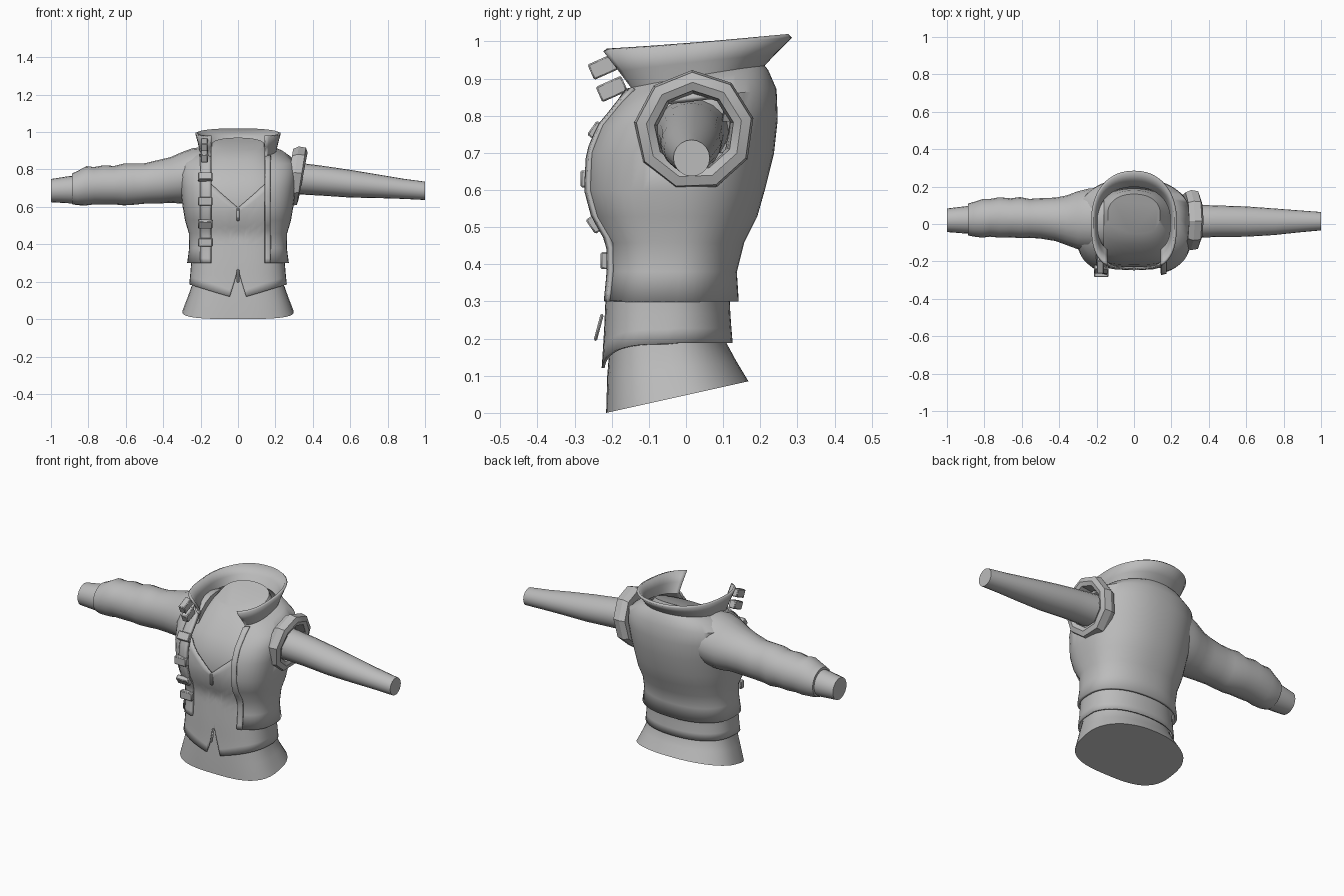
import bpy, bmesh, math
from mathutils import Vector

cube = bpy.data.objects.get("Cube")
if cube:
    bpy.data.objects.remove(cube)

gray = bpy.data.materials.new("plain gray")
gray.use_nodes = True
COLOR = (0.5, 0.5, 0.5, 1)
gray.diffuse_color = COLOR
gray.node_tree.nodes["Principled BSDF"].inputs["Base Color"].default_value = COLOR


def finish(name, bm, thick=0, angle=40):
    bmesh.ops.recalc_face_normals(bm, faces=bm.faces)
    me = bpy.data.meshes.new(name)
    bm.to_mesh(me)
    bm.free()
    me.materials.append(gray)
    ob = bpy.data.objects.new(name, me)
    bpy.context.collection.objects.link(ob)
    bpy.ops.object.select_all(action='DESELECT')
    ob.select_set(True)
    bpy.context.view_layer.objects.active = ob
    if thick:
        mod = ob.modifiers.new("thickness", 'SOLIDIFY')
        mod.thickness = thick
        mod.offset = 0
    bpy.ops.object.shade_smooth_by_angle(angle=math.radians(angle))
    return ob


def skin(rows, closed=True, cap_start=False, cap_end=False):
    """Bridge equal rows of points with quads."""
    bm = bmesh.new()
    vs = [[bm.verts.new(p) for p in row] for row in rows]
    n = len(rows[0])
    for a, b in zip(vs, vs[1:]):
        for i in range(n if closed else n - 1):
            j = (i + 1) % n
            bm.faces.new((a[i], a[j], b[j], b[i]))
    if cap_start:
        bm.faces.new(vs[0])
    if cap_end:
        bm.faces.new(vs[-1])
    return bm


def section(ring, a, grow=0.0):
    """Point on a torso ring; angle 0 is the middle of the front."""
    zf, zb, hw, yf, yb = ring
    f, front = math.sin(a), math.cos(a) > 0
    n = 3.0 if front else 2.2
    c, b = (yf + yb) / 2, (yb - yf) / 2 + grow
    d = max(0, 1 - abs(f) ** n) ** (1 / n) * (-1 if front else 1)
    y = c + b * d
    k = (d + 1) / 2
    return Vector(((hw + grow) * f, y, zf + (zb - zf) * k))


def ring_at(table, z):
    for r, s in zip(table, table[1:]):
        if z <= s[0]:
            break
    k = max(0, min(1, (z - r[0]) / (s[0] - r[0])))
    return [p + (q - p) * k for p, q in zip(r, s)]


# Rings: front height, back height, half width, front y, back y
BODY = [(0, .085, .298, -.215, .168), (.1, .14, .268, -.212, .135),
        (.19, .19, .243, -.205, .108), (.3, .3, .233, -.2, .1),
        (.45, .45, .235, -.19, .12), (.53, .53, .25, -.218, .15),
        (.6, .6, .26, -.23, .18), (.7, .7, .26, -.218, .19),
        (.78, .82, .23, -.175, .19), (.85, .92, .175, -.11, .18),
        (.9, .97, .14, -.05, .16)]
JACKET = [(.3, .3, .265, -.215, .135), (.38, .38, .254, -.208, .13),
          (.46, .46, .256, -.21, .15), (.53, .53, .277, -.25, .185),
          (.6, .6, .289, -.268, .205), (.7, .7, .302, -.262, .23),
          (.77, .79, .31, -.232, .24), (.82, .87, .3, -.19, .237),
          (.85, .92, .24, -.172, .215), (.87, .935, .2, -.17, .205),
          (.92, .97, .208, -.205, .235), (.975, 1.015, .222, -.245, .28)]
N = 48
TURN = [2 * math.pi * i / N for i in range(N)]

finish("torso", skin([[section(r, a) for a in TURN] for r in BODY], True, True, True))

# Vest with a V neckline and a notched front hem
def vest_point(a, k):
    x = abs(math.sin(a)) * .25
    if math.cos(a) > 0:
        low = .27 - 3.75 * x if x < .04 else .12 + (x - .04) * .31
        high = .595 + min(x, .15) * .95
    else:
        low, high = .188, .74
    z = low + (high - low) * k
    p = section(ring_at(BODY, z), a, .013)
    p.z = z
    return p

VEST = sorted(TURN + [s % (2 * math.pi) for s in (.04, -.04, .08, -.08, .16, -.16, .2, -.2)])
finish("vest", skin([[vest_point(a, k / 14) for a in VEST] for k in range(15)]), .008)

# Open jacket with a flared collar and an open left armhole
EDGE = .145
rows = []
for r in JACKET:
    a0 = math.asin(EDGE / r[2])
    rows.append([section(r, a0 + (2 * math.pi - 2 * a0) * i / N) for i in range(N + 1)])
bm = skin(rows, False)
hole = Vector((.02, .76))
gone = [f for f in bm.faces if f.calc_center_median().x > .2 and
        (f.calc_center_median().yz - hole).length < .105]
bmesh.ops.delete(bm, geom=gone, context='FACES')
finish("jacket", bm, .014)

# Raised front bands along the jacket opening
for side, name, width in ((1, "left_front_band", .028), (-1, "right_front_band", .055)):
    rows = []
    for i in range(20):
        r = ring_at(JACKET, .295 + i * .03)
        rows.append([section(r, side * math.asin((EDGE - .006 + width * j / 3) / r[2]), .009)
                     for j in range(4)])
    finish(name, skin(rows, False), .014)


# Limbs along x: x, centre y, centre z, radius y, radius z
def limb(name, table, sides=20, hollow=False):
    rows = [[(x, cy + ry * math.cos(t), cz + rz * math.sin(t))
             for t in (2 * math.pi * i / sides for i in range(sides))]
            for x, cy, cz, ry, rz in table]
    return finish(name, skin(rows, True, not hollow, not hollow), .01 if hollow else 0)

limb("right_sleeve", [(-.16, .03, .785, .165, .135), (-.24, .025, .77, .165, .145),
                      (-.3, .02, .755, .155, .138), (-.36, .02, .744, .133, .122),
                      (-.42, .025, .735, .116, .117), (-.5, .03, .725, .108, .108),
                      (-.56, .03, .722, .104, .111), (-.61, .034, .72, .11, .112),
                      (-.66, .033, .716, .104, .103), (-.72, .035, .717, .108, .105),
                      (-.77, .033, .713, .101, .1), (-.81, .03, .713, .103, .105),
                      (-.86, .025, .7, .092, .091), (-.888, .024, .697, .085, .082)])
limb("right_cuff", [(-.84, .022, .694, .073, .073), (-.9, .022, .692, .073, .073),
                    (-1, .02, .687, .063, .062)])
limb("left_arm", [(.2, .015, .755, .1, .09), (.34, .014, .75, .088, .084),
                  (.45, .015, .74, .084, .08), (.6, .013, .724, .081, .074),
                  (.75, .012, .71, .071, .063), (.88, .014, .697, .059, .054),
                  (1, .015, .686, .049, .049)])

# Faceted armhole rim around the bare arm
rim = []
for x, r in ((.27, .15), (.3, .163), (.338, .157), (.347, .13), (.338, .108), (.27, .1)):
    rim.append([(x + .025 * math.sin(t), .022 + r * math.cos(t), .76 + r * math.sin(t))
                for t in (2 * math.pi * (i + .3) / 9 for i in range(9))])
finish("left_armhole_rim", skin(rim + rim[:1]), 0, 25)


# Buckles, straps and zip pull
def block(name, loc, size, tilt):
    bm = bmesh.new()
    bmesh.ops.create_cube(bm, size=1)
    for v in bm.verts:
        v.co = Vector(v.co[i] * size[i] for i in range(3))
    bmesh.ops.bevel(bm, geom=bm.edges[:], offset=.004, segments=1, affect='EDGES')
    ob = finish(name, bm)
    ob.location = loc
    ob.rotation_euler.x = math.radians(tilt)

for i, (y, z, tilt) in enumerate(((-.242, .76, -35), (-.27, .63, 0), (-.246, .508, 35), (-.216, .41, 0))):
    block("buckle_%d" % (i + 1), (-.175, y, z), (.076, .028, .046), tilt)
for i, (y, z) in enumerate(((-.222, .932), (-.2, .872))):
    block("collar_buckle_%d" % (i + 1), (-.18, y, z), (.038, .075, .045), 24)
block("zip_top", (0, -.24, .56), (.016, .016, .07), 0)
block("zip_pull", (0, -.235, .23), (.014, .009, .075), -15)
